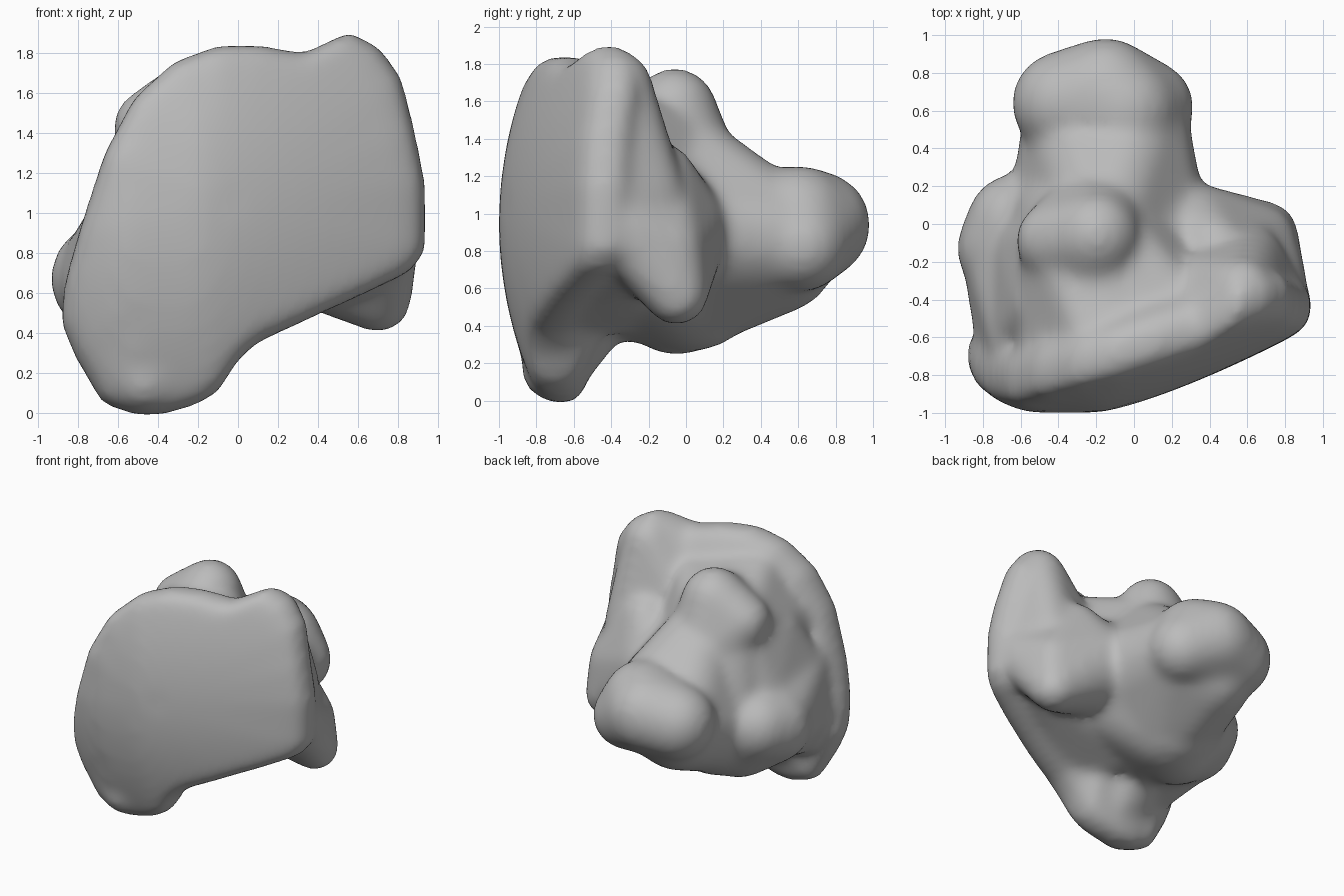
import bpy, bmesh
from mathutils import Matrix, Vector

cube = bpy.data.objects.get("Cube")
if cube:
    bpy.data.objects.remove(cube, do_unlink=True)

bone = bpy.data.materials.new("plain grey")
bone.use_nodes = True
grey = (0.5, 0.5, 0.5, 1)
bone.diffuse_color = grey
bone.node_tree.nodes["Principled BSDF"].inputs["Base Color"].default_value = grey


def add_lobe(bm, *balls):
    """Add the convex skin around a few balls given as x, y, z, radius."""
    part = bmesh.new()
    for x, y, z, r in balls:
        bmesh.ops.create_icosphere(part, subdivisions=3, radius=r,
                                   matrix=Matrix.Translation((x, y, z)))
    skin = bmesh.ops.convex_hull(part, input=part.verts)
    loose = {v for v in skin["geom_interior"] if isinstance(v, bmesh.types.BMVert)}
    bmesh.ops.delete(part, geom=list(loose), context='VERTS')
    mesh = bpy.data.meshes.new("lobe")
    part.to_mesh(mesh)
    part.free()
    bm.from_mesh(mesh)
    bpy.data.meshes.remove(mesh)


def front_y(x, z):
    """Depth of the gently bowed front face."""
    right = 0.38 * max(0, x + 0.2) ** 1.3
    left = 0.6 * max(0, -x - 0.55) ** 1.3
    return -1 + right + left + 0.19 * ((z - 0.95) / 0.9) ** 2


def add_plate(bm, outline, profile):
    """Sweep the outline through rings of a given scale and depth."""
    middle = Vector((-0.05, 1.05))
    rings = []
    for scale, depth in profile:
        ring = []
        for p in outline:
            x, z = middle + (Vector(p) - middle) * scale
            ring.append(bm.verts.new((x, front_y(x, z) + depth, z)))
        rings.append(ring)
    n = len(outline)
    for a, b in zip(rings, rings[1:]):
        for i in range(n):
            j = (i + 1) % n
            bm.faces.new((a[i], a[j], b[j], b[i]))
    bm.faces.new(rings[0][::-1])
    bm.faces.new(rings[-1])


bm = bmesh.new()

# Broad front plate with a rounded rim and a back that swells to the middle
outline = [(-.5, -.02), (-.68, .04), (-.82, .28), (-.89, .45), (-.87, .65),
           (-.8, .9), (-.67, 1.3), (-.52, 1.58), (-.32, 1.76), (-.1, 1.84),
           (.12, 1.84), (.33, 1.8), (.45, 1.86), (.56, 1.91), (.71, 1.83),
           (.82, 1.68), (.89, 1.4), (.94, 1.15), (.94, .8), (.86, .7),
           (.65, .6), (.45, .51), (.3, .44), (.1, .35), (0, .26),
           (-.1, .1), (-.2, .04), (-.36, -.01)]
front = [(i / 8, 0) for i in range(1, 8)]
rim = [(.96, .01), (.99, .05), (1, .11), (.99, .18), (.95, .25)]
back = [(.85, .34), (.7, .45), (.5, .52), (.3, .55)]
add_plate(bm, outline, front + rim + back)

# Foot below the plate
add_lobe(bm, (-.47, -.72, .16, .16), (-.34, -.68, .17, .16), (-.58, -.68, .4, .18),
         (-.18, -.7, .36, .15), (-.4, -.5, .52, .24))
# Central body
add_lobe(bm, (-.4, -.3, .7, .38), (.3, -.35, .95, .35), (0, -.42, 1.3, .3),
         (-.3, -.1, 1.3, .28), (-.3, .02, .67, .41), (.05, 0, .9, .36))
# Underside web from the foot to the wing
add_lobe(bm, (-.05, -.68, .5, .15), (.4, -.52, .69, .15), (.6, -.3, .75, .15),
         (-.2, -.3, .62, .26))
# Upper fill from the plate rim to the knob
add_lobe(bm, (-.45, -.68, 1.25, .16), (-.2, -.66, 1.6, .14), (.3, -.5, 1.5, .16),
         (-.38, -.12, 1.36, .22), (-.1, -.1, 1.38, .22), (.2, -.2, 1.1, .2))
# Blunt rear head, lower on one side, and its neck
add_lobe(bm, (-.37, .64, .9, .28), (.07, .62, .83, .25), (-.15, .7, .94, .29),
         (-.05, .6, .97, .29))
add_lobe(bm, (-.27, .48, .79, .33), (.0, .5, .87, .3), (-.28, 0, .67, .4),
         (.02, 0, .9, .37), (-.15, 0, 1.28, .26))
# Long knob on top
add_lobe(bm, (-.42, -.09, 1.42, .21), (-.2, -.06, 1.55, .23), (-.2, -.3, 1.42, .2),
         (-.2, 0, 1.2, .3))
# Side knob, merging forward into the plate edge
add_lobe(bm, (-.65, -.13, .67, .29), (-.62, 0, .7, .27), (-.42, -.05, .56, .32))
add_lobe(bm, (-.66, -.64, .6, .18), (-.6, -.64, .95, .16), (-.66, -.42, .62, .19),
         (-.6, -.6, .42, .16), (-.65, -.13, .67, .27), (-.4, -.3, .95, .28))
add_lobe(bm, (-.58, -.55, .95, .18), (-.47, -.42, 1.25, .18), (-.38, -.1, 1.3, .2),
         (-.5, -.15, .9, .25))
# Flared wing on the other side, with its upper corner
add_lobe(bm, (.7, -.05, .57, .17), (.67, -.09, .82, .19), (.72, -.33, .92, .2),
         (.43, -.13, 1.2, .18), (.3, -.12, .9, .34))
add_lobe(bm, (.57, -.36, 1.69, .18), (.72, -.4, 1, .2), (.6, -.2, 1.1, .2),
         (.3, -.4, 1.2, .28))

bmesh.ops.recalc_face_normals(bm, faces=bm.faces)
mesh = bpy.data.meshes.new("bone_body")
bm.to_mesh(mesh)
bm.free()
mesh.materials.append(bone)
body = bpy.data.objects.new("bone_body", mesh)
bpy.context.collection.objects.link(body)

# Fuse the lobes into one skin and soften the joints
fuse = body.modifiers.new("fuse", 'REMESH')
fuse.mode = 'VOXEL'
fuse.voxel_size = 0.03
fuse.use_smooth_shade = True
soften = body.modifiers.new("soften", 'SMOOTH')
soften.factor = 0.5
soften.iterations = 20
